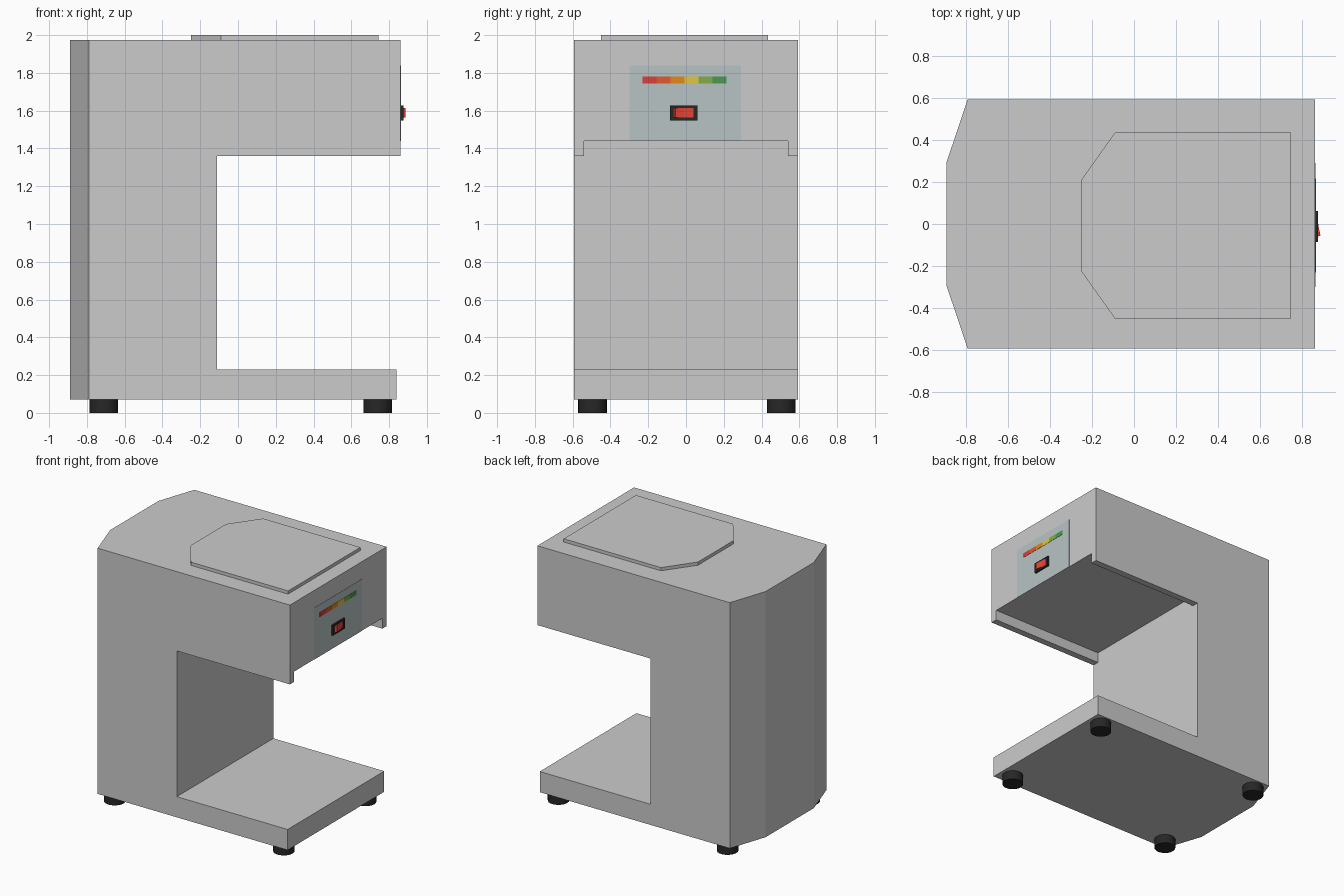
import bpy, bmesh
from mathutils import Vector

if "Cube" in bpy.data.objects:
    bpy.data.objects.remove(bpy.data.objects["Cube"])


def material(name, rgb):
    m = bpy.data.materials.new(name)
    m.diffuse_color = (*rgb, 1)
    m.use_nodes = True
    m.node_tree.nodes["Principled BSDF"].inputs["Base Color"].default_value = m.diffuse_color
    return m


def finish(bm, name, mat=None):
    bmesh.ops.recalc_face_normals(bm, faces=bm.faces[:])
    mesh = bpy.data.meshes.new(name)
    bm.to_mesh(mesh)
    bm.free()
    ob = bpy.data.objects.new(name, mesh)
    bpy.context.collection.objects.link(ob)
    if mat:
        mesh.materials.append(mat)
    return ob


def prism(points, offset):
    """Extrude a flat outline of 3D points along an offset vector."""
    bm = bmesh.new()
    face = bm.faces.new([bm.verts.new(p) for p in points])
    ext = bmesh.ops.extrude_face_region(bm, geom=[face], use_keep_orig=True)
    verts = [g for g in ext["geom"] if isinstance(g, bmesh.types.BMVert)]
    bmesh.ops.translate(bm, verts=verts, vec=offset)
    return bm


def box(name, x, y, z, mat=None):
    pts = [(x[0], y[0], z[0]), (x[1], y[0], z[0]), (x[1], y[1], z[0]), (x[0], y[1], z[0])]
    return finish(prism(pts, (0, 0, z[1] - z[0])), name, mat)


black = material("black", (0.02, 0.02, 0.02))
red = material("red", (0.8, 0.06, 0.04))
pale = material("pale_panel", (0.48, 0.55, 0.56))

# C-shaped housing with chamfered back corners
side = [(-0.89, 0.07), (0.84, 0.07), (0.84, 0.23), (-0.11, 0.23),
        (-0.11, 1.36), (0.86, 1.36), (0.86, 1.975), (-0.89, 1.975)]
bm = prism([(x, -0.592, z) for x, z in side], (0, 1.184, 0))
for s in (-1, 1):
    cut = bmesh.ops.bisect_plane(bm, geom=bm.verts[:] + bm.edges[:] + bm.faces[:],
                                 plane_co=(-0.89, s * 0.295, 0),
                                 plane_no=Vector((-0.297, s * 0.1, 0)).normalized(),
                                 clear_outer=True)
    rim = [g for g in cut["geom_cut"] if isinstance(g, bmesh.types.BMEdge)]
    bmesh.ops.contextual_create(bm, geom=rim)
housing = finish(bm, "housing")

# Recess under the head, leaving a thin skirt on both sides
cutter = box("recess_cutter", (-0.11, 1.0), (-0.54, 0.54), (1.3, 1.44))
cutter.hide_render = True
mod = housing.modifiers.new("recess", "BOOLEAN")
mod.operation, mod.solver, mod.object = "DIFFERENCE", "EXACT", cutter
bpy.context.view_layer.objects.active = housing
bpy.ops.object.modifier_apply(modifier="recess")
bpy.data.objects.remove(cutter)

# Raised lid plate on the top
lid = [(0.745, -0.45), (0.745, 0.435), (-0.09, 0.435),
       (-0.25, 0.21), (-0.25, -0.225), (-0.09, -0.45)]
finish(prism([(x, y, 1.97) for x, y in lid], (0, 0, 0.03)), "lid_plate")

# Control panel with its coloured level strip
box("control_panel", (0.857, 0.862), (-0.30, 0.29), (1.44, 1.84), pale)
colours = [(0.72, 0.05, 0.04), (0.75, 0.1, 0.03), (0.75, 0.26, 0.01),
           (0.75, 0.58, 0.05), (0.22, 0.42, 0.06), (0.07, 0.32, 0.08)]
step = 0.445 / len(colours)
for i, c in enumerate(colours):
    y = -0.23 + i * step
    box(f"level_strip_{i + 1}", (0.859, 0.864), (y, y + step), (1.745, 1.78),
        material(f"level_{i + 1}", c))

# Rocker switch: frame and tilted red button
fx, fy, fz = (0.858, 0.875), (-0.085, 0.062), (1.548, 1.628)
iy, iz = (-0.065, 0.04), (1.564, 1.615)
for i, z in enumerate(((fz[0], iz[0]), (iz[1], fz[1]))):
    box(f"switch_frame_rail_{i + 1}", fx, fy, z, black)
for i, y in enumerate(((fy[0], iy[0]), (iy[1], fy[1]))):
    box(f"switch_frame_side_{i + 1}", fx, y, iz, black)
wedge = [(0.858, -0.065), (0.886, -0.055), (0.876, -0.01), (0.872, 0.04), (0.858, 0.04)]
finish(prism([(x, y, iz[0]) for x, y in wedge], (0, 0, iz[1] - iz[0])), "switch_rocker", red)

# Round rubber feet
for x, label in ((-0.71, "back"), (0.74, "front")):
    for y, hand in ((-0.495, "left"), (0.505, "right")):
        bpy.ops.mesh.primitive_cylinder_add(vertices=24, radius=0.076, depth=0.075,
                                            location=(x, y, 0.0375))
        foot = bpy.context.object
        foot.name = f"{label}_{hand}_foot"
        foot.data.materials.append(black)
        bpy.ops.object.shade_smooth_by_angle()
